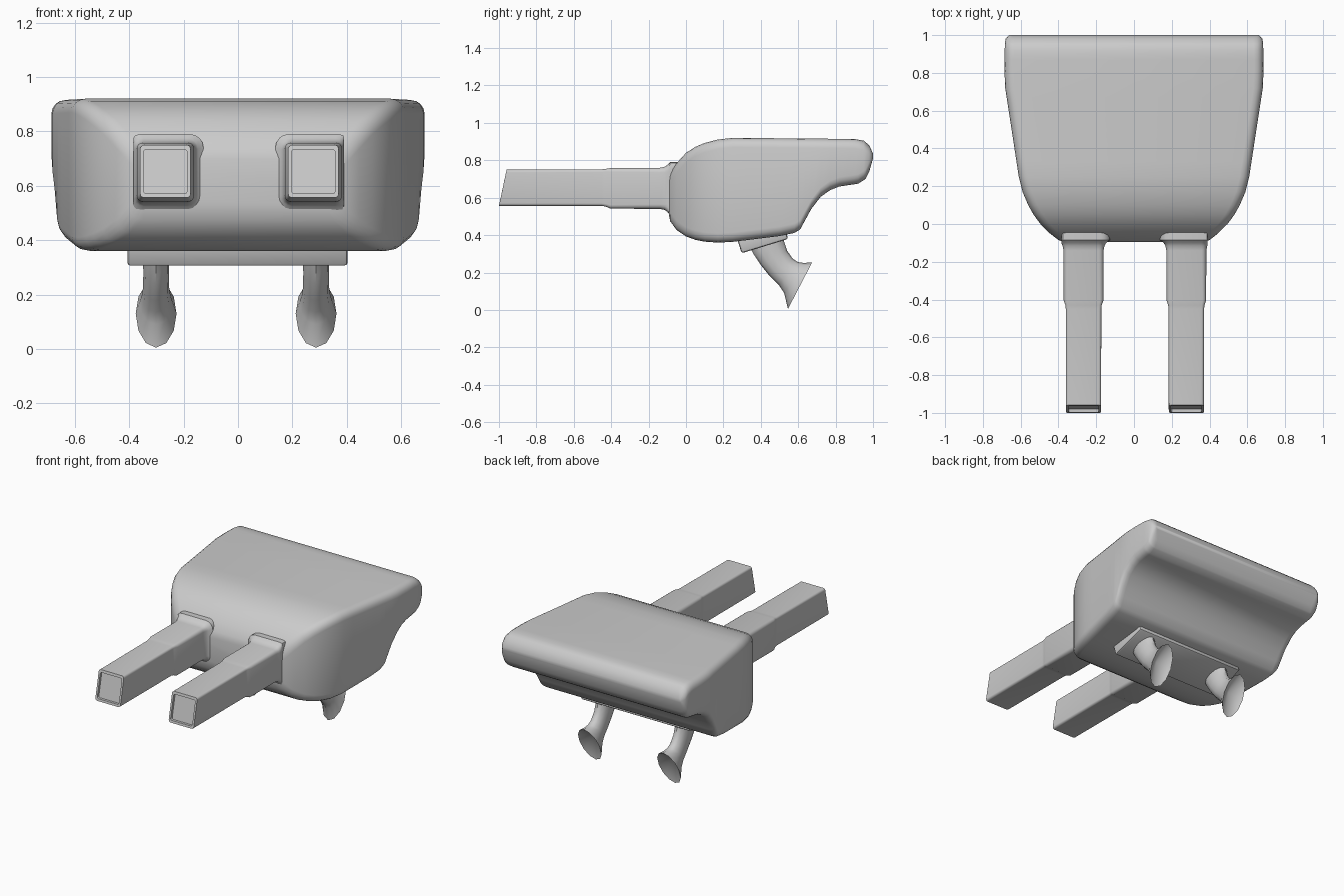
import bpy, bmesh, math
from mathutils import Vector

if "Cube" in bpy.data.objects:
    bpy.data.objects.remove(bpy.data.objects["Cube"])


def finish(name, bm, angle=40):
    bmesh.ops.recalc_face_normals(bm, faces=bm.faces)
    me = bpy.data.meshes.new(name)
    bm.to_mesh(me)
    bm.free()
    me.shade_smooth()
    me.set_sharp_from_angle(angle=math.radians(angle))
    ob = bpy.data.objects.new(name, me)
    bpy.context.collection.objects.link(ob)
    return ob


def rounded_rect(cx, y, half, z0, z1, r, shear=0.0, n=4):
    """Rounded rectangle in the xz plane; shear tilts it back towards the top."""
    pts = []
    cz, hz = (z0 + z1) / 2, (z1 - z0) / 2
    r = min(r, hz * 0.95, half * 0.95)
    for k, (sx, sz) in enumerate([(1, 1), (-1, 1), (-1, -1), (1, -1)]):
        for i in range(n + 1):
            a = math.pi / 2 * (k + i / n)
            x = sx * (half - r) + r * math.cos(a)
            z = cz + sz * (hz - r) + r * math.sin(a)
            pts.append(Vector((cx + x, y + shear * (z - z0), z)))
    return pts


def loft(bm, rings, cap_start=True, cap_end=True):
    vs = [[bm.verts.new(p) for p in ring] for ring in rings]
    for a, b in zip(vs, vs[1:]):
        for i in range(len(a)):
            j = (i + 1) % len(a)
            bm.faces.new((a[i], a[j], b[j], b[i]))
    if cap_start:
        bm.faces.new(vs[0])
    if cap_end:
        bm.faces.new(vs[-1])
    return vs


def curve(knots, y):
    """Linear interpolation of (y, value) knots."""
    for (a, va), (b, vb) in zip(knots, knots[1:]):
        if y <= b:
            return va + (vb - va) * (y - a) / (b - a)
    return knots[-1][1]


# Body: sections lofted front to back, following top, bottom and width outlines
top = [(-.095, .70), (-.085, .735), (-.05, .785), (0, .84), (.05, .872), (.1, .893),
       (.17, .911), (.25, .92), (.9, .914), (.95, .905), (.98, .88), (1, .835)]
bottom = [(-.095, .53), (-.085, .475), (-.05, .427), (0, .393), (.05, .375), (.1, .365),
          (.17, .36), (.25, .364), (.5, .395), (.58, .412), (.61, .43), (.64, .485),
          (.67, .54), (.72, .605), (.77, .64), (.82, .66), (.92, .675), (.96, .70),
          (.98, .74), (1, .81)]
width = [(-.095, .37), (-.085, .40), (-.05, .445), (0, .495), (.05, .532), (.1, .56),
         (.17, .59), (.25, .61), (.5, .648), (.72, .682), (.82, .686), (.95, .684),
         (.98, .68), (1, .66)]
stations = sorted({k[0] for k in top + bottom + width} | {.33, .42, .87})
bm = bmesh.new()
loft(bm, [rounded_rect(0, y, curve(width, y), curve(bottom, y), curve(top, y), .05)
          for y in stations])
finish("body", bm, 50)

# Square arms: slanted recessed tip, stepped sleeve, flared root
for side, cx in (("left", -.267), ("right", .277)):
    bm = bmesh.new()
    slant = .04 / .19
    rings = [
        rounded_rect(cx, -.98, .08, .571, .733, .01, slant),   # recessed panel
        rounded_rect(cx, -.997, .08, .571, .733, .01, slant),
        rounded_rect(cx, -1.0, .093, .556, .75, .015, slant),  # rim
        rounded_rect(cx, -.45, .094, .556, .752, .015),
        rounded_rect(cx, -.43, .096, .553, .754, .015),
        rounded_rect(cx, -.405, .105, .542, .758, .02),        # sleeve
        rounded_rect(cx, -.14, .106, .54, .76, .025),
        rounded_rect(cx, -.115, .111, .535, .765, .03),
        rounded_rect(cx, -.10, .12, .525, .775, .04),
        rounded_rect(cx, -.085, .14, .505, .79, .05),
        rounded_rect(cx, .03, .14, .505, .79, .05),
    ]
    # keep the flare from widening past the outer wall of the body
    for ring in rings[-4:]:
        for p in ring:
            p.x = max(-.385, min(.39, p.x))
    loft(bm, rings)
    finish(side + "_arm", bm, 35)

# Tilted mounting plate under the body
bm = bmesh.new()
bmesh.ops.create_cube(bm, size=1)
bmesh.ops.scale(bm, vec=(.81, .26, .10), verts=bm.verts)
bmesh.ops.bevel(bm, geom=list(bm.edges), offset=.012, segments=2, affect='EDGES', profile=.5)
plate = finish("mounting_plate", bm, 40)
plate.location = (-.002, .407, .389)
plate.rotation_euler.x = math.radians(17)

# Flared feet: (front y, z, rear y, z, half width) of oval sections
sections = [(.34, .345, .52, .40, .048), (.36, .30, .525, .365, .048),
            (.40, .24, .54, .318, .047), (.45, .178, .57, .275, .048),
            (.495, .135, .598, .256, .053), (.525, .09, .63, .251, .061),
            (.545, .005, .675, .255, .075)]
for side, cx in (("left", -.301), ("right", .287)):
    bm = bmesh.new()
    rings = []
    for y0, z0, y1, z1, hw in sections:
        mid = Vector((cx, (y0 + y1) / 2, (z0 + z1) / 2))
        axis = Vector((0, (y1 - y0) / 2, (z1 - z0) / 2))
        rings.append([mid + axis * math.cos(t) + Vector((hw * math.sin(t), 0, 0))
                      for t in (2 * math.pi * i / 12 for i in range(12))])
    vs = loft(bm, rings, cap_end=False)
    hub = bm.verts.new((cx, .56, .175))  # hollow cup of the foot
    for i in range(12):
        bm.faces.new((vs[-1][i], vs[-1][(i + 1) % 12], hub))
    finish(side + "_flared_foot", bm, 50)
